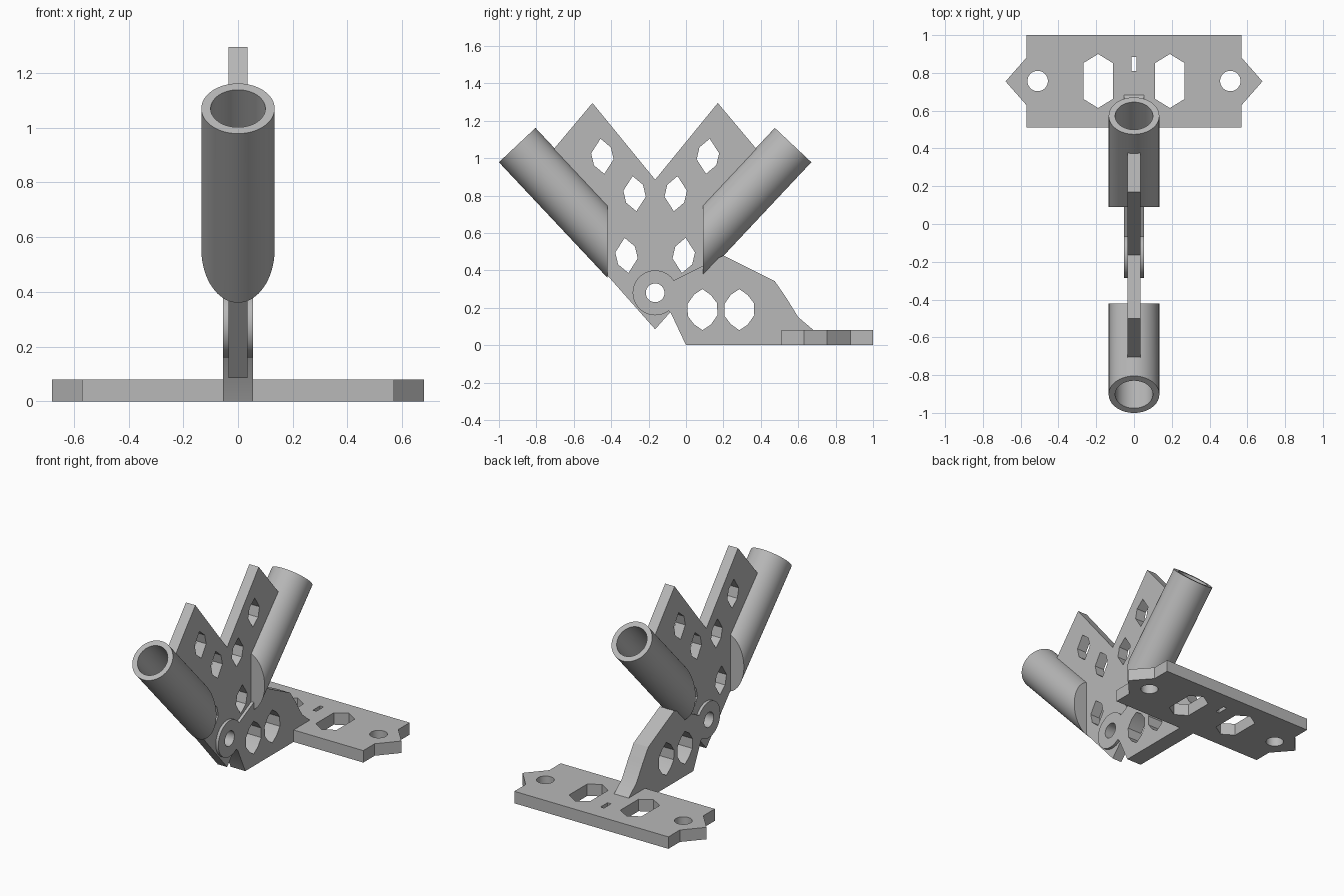
import bpy, bmesh, math
from mathutils import Matrix, Vector

if "Cube" in bpy.data.objects:
    bpy.data.objects.remove(bpy.data.objects["Cube"])

grey = bpy.data.materials.new("grey plastic")
grey.diffuse_color = (0.48, 0.48, 0.48, 1)
grey.use_nodes = True
grey.node_tree.nodes["Principled BSDF"].inputs["Base Color"].default_value = grey.diffuse_color

MID = -0.165                       # symmetry line of the V-shaped holder
HUB = (MID, 0.28)                  # hinge centre in the side plane
SIDE = Matrix(((0, 0, 1, 0), (1, 0, 0, 0), (0, 1, 0, 0), (0, 0, 0, 1)))


def finish(name, bm):
    """Turn a bmesh into a named grey object with smooth curves and sharp edges."""
    bmesh.ops.recalc_face_normals(bm, faces=bm.faces)
    me = bpy.data.meshes.new(name)
    bm.to_mesh(me)
    bm.free()
    me.materials.append(grey)
    ob = bpy.data.objects.new(name, me)
    bpy.context.collection.objects.link(ob)
    bpy.ops.object.select_all(action='DESELECT')
    ob.select_set(True)
    bpy.context.view_layer.objects.active = ob
    bpy.ops.object.shade_smooth_by_angle(angle=math.radians(25))
    return ob


def plate(name, outlines, half, matrix):
    """Extrude an outline (followed by its holes) by half a thickness each way."""
    cu = bpy.data.curves.new(name + "_profile", 'CURVE')
    cu.dimensions, cu.fill_mode, cu.extrude = '2D', 'BOTH', half
    for pts in outlines:
        sp = cu.splines.new('POLY')
        sp.points.add(len(pts) - 1)
        for p, (u, v) in zip(sp.points, pts):
            p.co = (u, v, 0, 1)
        sp.use_cyclic_u = True
    tmp = bpy.data.objects.new(name + "_profile", cu)
    bpy.context.collection.objects.link(tmp)
    bpy.context.view_layer.update()
    me = bpy.data.meshes.new_from_object(
        tmp.evaluated_get(bpy.context.evaluated_depsgraph_get()))
    bpy.data.objects.remove(tmp)
    bm = bmesh.new()
    bm.from_mesh(me)
    bpy.data.meshes.remove(me)
    bmesh.ops.remove_doubles(bm, verts=bm.verts, dist=1e-5)
    bm.transform(matrix)
    return finish(name, bm)


def circle(c, r, n=40):
    return [(c[0] + r * math.cos(2 * math.pi * i / n),
             c[1] + r * math.sin(2 * math.pi * i / n)) for i in range(n)]


def opposite(c, half_pts):
    """Point-symmetric hole from half of its corners."""
    return [(c[0] + s * u, c[1] + s * v) for s in (1, -1) for u, v in half_pts]


def mirrored(pts):
    return [(2 * MID - u, v) for u, v in reversed(pts)]


# Base plate with pointed ends, screw holes, hexagon windows and a slot
right = [(0.57, 0.51), (0.57, 0.63), (0.68, 0.755), (0.57, 0.88), (0.57, 1.0)]
base = [right + [(-x, y) for x, y in reversed(right)]]
for s in (-1, 1):
    base.append(circle((s * 0.51, 0.757), 0.054))
    base.append(opposite((s * 0.19, 0.757),
                         [(0.078, -0.095), (0.078, 0.095), (0, 0.143)]))
base.append([(-0.013, 0.81), (0.013, 0.81), (0.013, 0.885), (-0.013, 0.885)])
plate("base_plate", base, 0.04, Matrix.Translation((0, 0, 0.04)))

# Upright bracket joining the base plate to the hinge
bracket = [[(0, 0), (0.685, 0), (0.685, 0.078), (0.6, 0.15), (0.535, 0.255),
            (0.475, 0.342), (0.2, 0.48), (-0.07, 0.345), (-0.06, 0.28),
            (-0.1, 0.19), (-0.08, 0.17)]]
for y in (0.088, 0.285):
    bracket.append(opposite((y, 0.19), [(0.08, -0.03), (0.078, 0.035),
                                        (0.045, 0.078), (0, 0.11), (-0.045, 0.08)]))
plate("bracket", bracket, 0.054, SIDE)

# Hinge collar
plate("hinge_collar", [circle(HUB, 0.12, 64), circle(HUB, 0.05)], 0.054, SIDE)

# V-shaped holder plate with tilted windows
wing = [(MID, 0.085), (0.092, 0.375), (0.092, 0.73), (0.38, 1.045), (0.17, 1.295)]
holder = [wing + [(MID, 0.885)] + mirrored(wing[1:]), circle(HUB, 0.05)]
for c in ((-0.447, 1.01), (-0.275, 0.81), (-0.318, 0.48)):
    hole = opposite(c, [(0.06, -0.016), (0.045, 0.048), (-0.01, 0.094)])
    holder += [hole, mirrored(hole)]
plate("holder_plate", holder, 0.035, SIDE)


def tube(name, flip):
    """Blind tube leaning outward, cut upright where it meets the holder."""
    bm = bmesh.new()
    prof = [(0, -0.52), (0.1, -0.52), (0.1, 0), (0.134, 0), (0.134, -1.1)]
    vs = [bm.verts.new((r, 0, z)) for r, z in prof]
    es = [bm.edges.new(p) for p in zip(vs, vs[1:])]
    bmesh.ops.spin(bm, geom=vs + es, cent=(0, 0, 0), axis=(0, 0, 1),
                   angle=2 * math.pi, steps=64, use_merge=False)
    bmesh.ops.remove_doubles(bm, verts=bm.verts, dist=1e-5)
    bm.transform(Matrix.Translation((0, 0.5725, 1.07))
                 @ Matrix.Rotation(math.radians(-43.2), 4, 'X'))
    bmesh.ops.bisect_plane(bm, geom=bm.verts[:] + bm.edges[:] + bm.faces[:],
                           plane_co=(0, 0.09, 0), plane_no=(0, 1, 0),
                           clear_inner=True)
    bmesh.ops.holes_fill(bm, edges=[e for e in bm.edges if e.is_boundary], sides=0)
    if flip:
        bm.transform(Matrix.Translation((0, 2 * MID, 0))
                     @ Matrix.Diagonal(Vector((1, -1, 1, 1))))
    finish(name, bm)


# Front and rear tubes
tube("rear_tube", False)
tube("front_tube", True)
